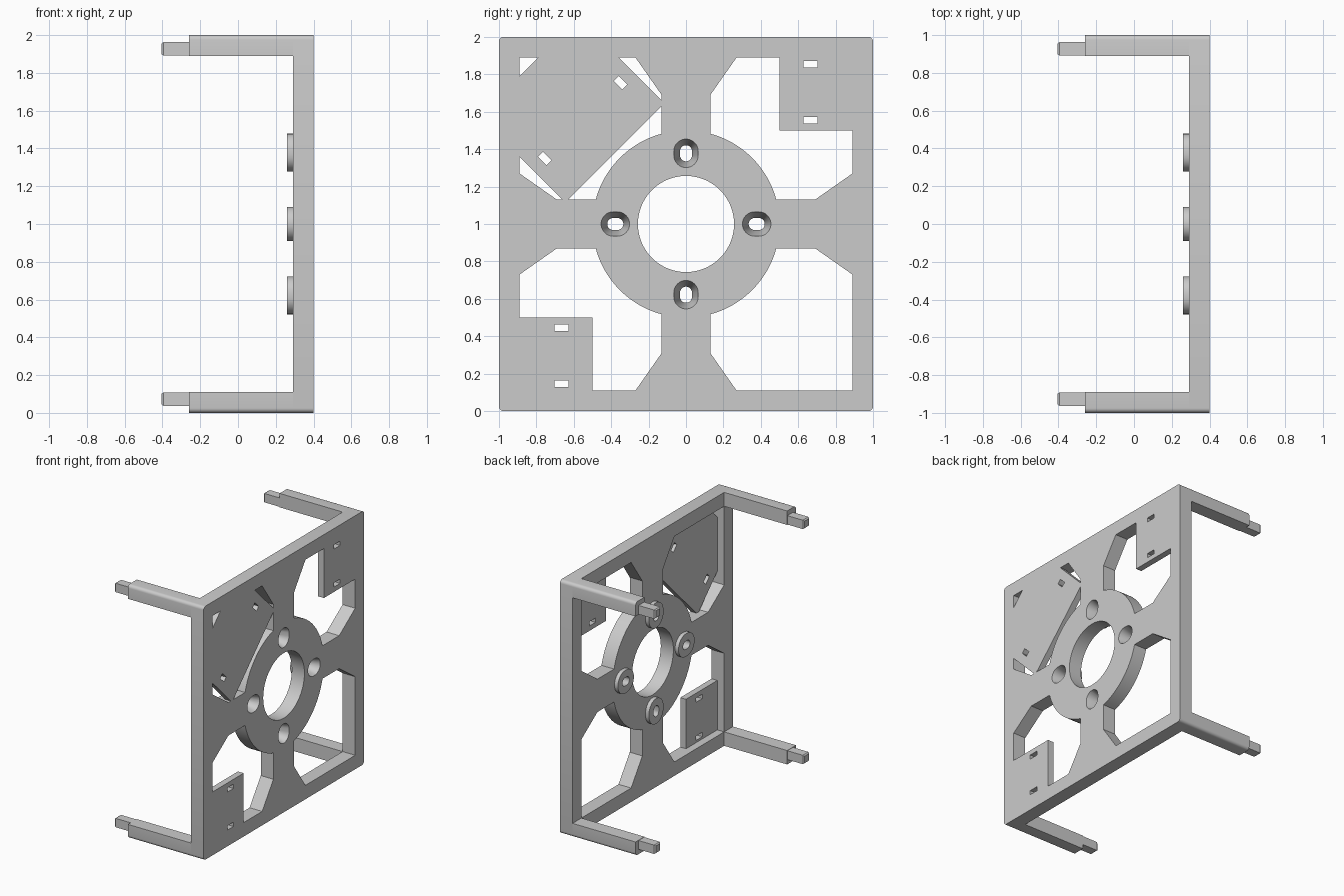
import bpy, bmesh
from math import sin, cos, pi, asin

if "Cube" in bpy.data.objects:
    bpy.data.objects.remove(bpy.data.objects["Cube"])

grey = bpy.data.materials.new("light grey plastic")
grey.use_nodes = True
COLOUR = (0.6, 0.6, 0.6, 1)
grey.diffuse_color = COLOUR
grey.node_tree.nodes["Principled BSDF"].inputs["Base Color"].default_value = COLOUR

MID = 1.0                     # height of the plate centre
BACK, FRONT = 0.29, 0.40      # plate depth along x
INNER, ARM, RING = 0.89, 0.13, 0.50


def prism(name, pts, x0, x1, end_pts=None):
    """Extrude a (y, z) outline along x, optionally tapering to end_pts."""
    bm = bmesh.new()
    a = [bm.verts.new((x0, y, z + MID)) for y, z in pts]
    b = [bm.verts.new((x1, y, z + MID)) for y, z in end_pts or pts]
    bm.faces.new(a)
    bm.faces.new(b)
    for i in range(len(a)):
        j = (i + 1) % len(a)
        bm.faces.new((a[i], a[j], b[j], b[i]))
    bmesh.ops.recalc_face_normals(bm, faces=bm.faces)
    mesh = bpy.data.meshes.new(name)
    bm.to_mesh(mesh)
    bm.free()
    mesh.materials.append(grey)
    ob = bpy.data.objects.new(name, mesh)
    bpy.context.collection.objects.link(ob)
    return ob


def boolean(target, tool, operation="DIFFERENCE"):
    mod = target.modifiers.new("shape", "BOOLEAN")
    mod.operation, mod.object, mod.solver = operation, tool, "EXACT"
    bpy.context.view_layer.objects.active = target
    bpy.ops.object.modifier_apply(modifier=mod.name)
    bpy.data.objects.remove(tool)


def arc(cy, cz, r, a0, a1, n):
    return [(cy + r * cos(a0 + (a1 - a0) * i / n), cz + r * sin(a0 + (a1 - a0) * i / n))
            for i in range(n + 1)]


def rect(cy, cz, w, h, angle=0):
    c, s = cos(angle), sin(angle)
    corners = [(-w / 2, -h / 2), (w / 2, -h / 2), (w / 2, h / 2), (-w / 2, h / 2)]
    return [(cy + u * c - v * s, cz + u * s + v * c) for u, v in corners]


def stadium(cy, cz, r, half, angle):
    """Slot outline stretched along the given direction."""
    dy, dz = half * cos(angle), half * sin(angle)
    return (arc(cy + dy, cz + dz, r, angle - pi / 2, angle + pi / 2, 16)
            + arc(cy - dy, cz - dz, r, angle + pi / 2, angle + 3 * pi / 2, 16))


QUADRANTS = [(1, 1), (-1, 1), (-1, -1), (1, -1)]

# Main plate with rounded corners
R = 0.025
outline = []
for k, (sy, sz) in enumerate(QUADRANTS):
    outline += arc(sy * (1 - R), sz * (1 - R), R, k * pi / 2, (k + 1) * pi / 2, 5)
plate = prism("main_plate", outline, BACK, FRONT)

# Four openings that leave the border, cross arms and central ring
t = asin(ARM / RING)
opening = arc(0, 0, RING, t, pi / 2 - t, 24)
opening += [(ARM, 0.69), (0.27, INNER), (INNER, INNER), (INNER, 0.27), (0.69, ARM)]
for sy, sz in QUADRANTS:
    boolean(plate, prism("cutter", [(sy * y, sz * z) for y, z in opening], 0.2, 0.5))
boolean(plate, prism("cutter", arc(0, 0, 0.257, 0, 2 * pi, 64)[:-1], 0.2, 0.5))

# Screw bosses with countersunk slots
for k in range(4):
    a = k * pi / 2
    cy, cz = 0.378 * cos(a), 0.378 * sin(a)
    boolean(plate, prism("boss", stadium(cy, cz, 0.09, 0.01, a), 0.26, BACK + 0.03), "UNION")
    narrow, wide = stadium(cy, cz, 0.032, 0.011, a), stadium(cy, cz, 0.0655, 0.011, a)
    boolean(plate, prism("cutter", narrow, 0.2, 0.5))
    boolean(plate, prism("cutter", narrow, 0.28, FRONT + 0.001, wide))

# Thin square mounting tabs in two opposite corners
THIN = FRONT - 0.05
tabs = []
for name, s in (("upper_tab", 1), ("lower_tab", -1)):
    mid = s * (0.5 + INNER) / 2
    tab = prism(name, rect(mid, mid, INNER - 0.5, INNER - 0.5), THIN, FRONT)
    for z in (0.855, 0.555):
        boolean(tab, prism("cutter", rect(s * 0.665, s * z, 0.075, 0.034), 0.2, 0.5))
    tabs.append(tab)

# Thin diagonal mounting panel, clipped by the border and arms
half = [(-INNER, 0.36), (-INNER, 0.79), (-0.79, INNER), (-0.36, INNER)]
panel = prism("diagonal_panel",
              half + [(-ARM, 0.66), (-ARM, 0.63), (-0.63, ARM), (-0.66, ARM)], THIN, FRONT)
for y, z in ((-0.35, 0.755), (-0.755, 0.35)):
    boolean(panel, prism("cutter", rect(y, z, 0.065, 0.039, -pi / 4), 0.2, 0.5))

# Corner legs with smaller pins on their ends
parts = [plate, panel] + tabs
profile = [(INNER, INNER), (1, INNER)] + arc(1 - R, 1 - R, R, 0, pi / 2, 5) + [(INNER, 1)]
for sy, sz in QUADRANTS:
    side = ("left" if sy < 0 else "right") + ("_upper" if sz > 0 else "_lower")
    parts.append(prism(side + "_leg", [(sy * y, sz * z) for y, z in profile], -0.26, BACK))
    c = INNER + 0.0375
    pin = rect(sy * c, sz * c, 0.07, 0.07)
    parts.append(prism(side + "_pin", pin, -0.395, -0.26))
    parts.append(prism(side + "_pin_tip", rect(sy * c, sz * c, 0.056, 0.056), -0.405, -0.395, pin))

# Smooth the round walls while keeping edges sharp
bpy.ops.object.select_all(action="DESELECT")
for ob in parts:
    ob.select_set(True)
bpy.context.view_layer.objects.active = plate
bpy.ops.object.shade_smooth_by_angle(angle=0.5)
